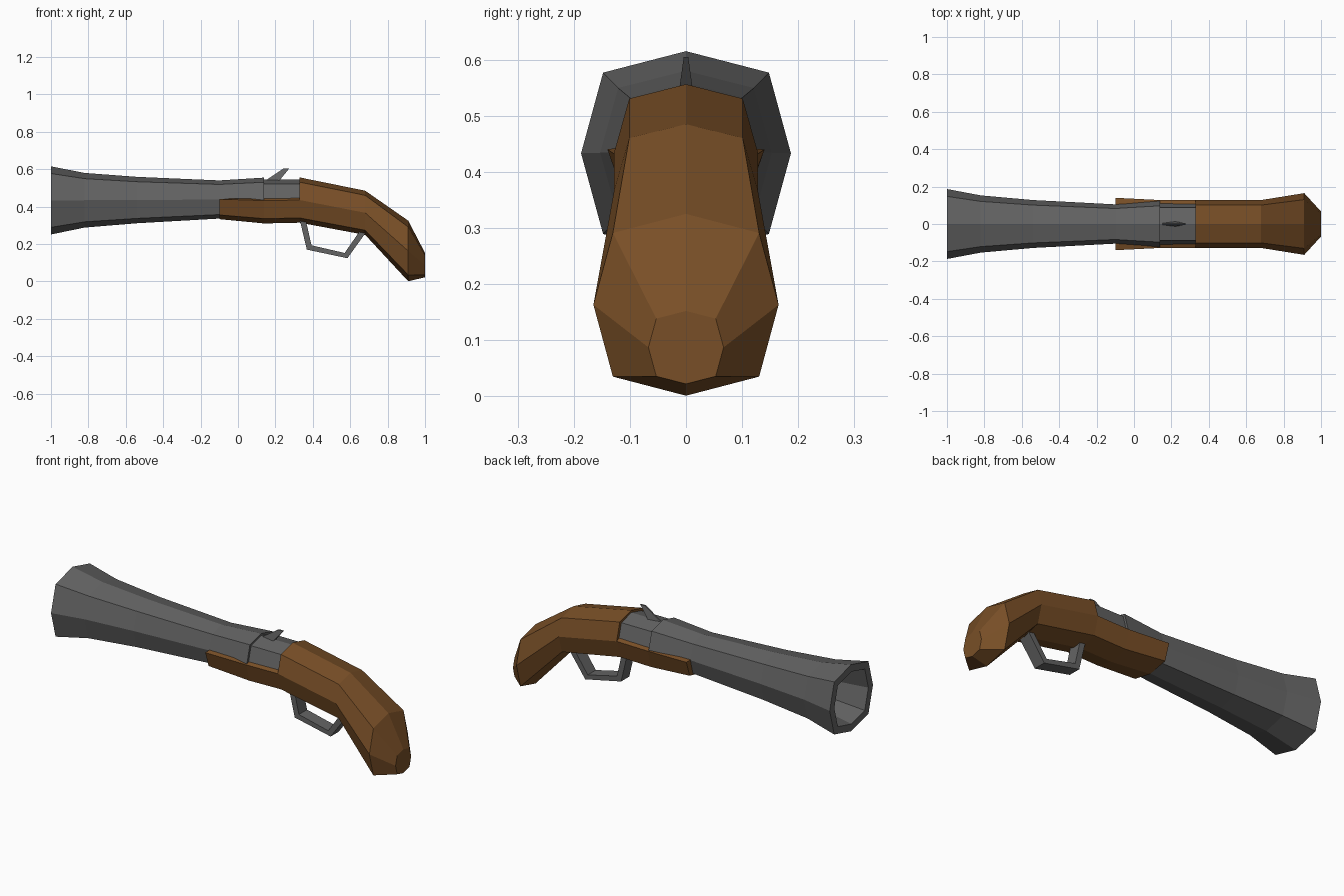
import bpy, bmesh

if "Cube" in bpy.data.objects:
    bpy.data.objects.remove(bpy.data.objects["Cube"])

K = 0.79  # diagonal corner ratio of the octagon


def material(name, rgb):
    m = bpy.data.materials.new(name)
    m.diffuse_color = (*rgb, 1)
    m.use_nodes = True
    m.node_tree.nodes["Principled BSDF"].inputs["Base Color"].default_value = m.diffuse_color
    return m


wood = material("wood", (0.19, 0.078, 0.02))
iron = material("iron", (0.125, 0.125, 0.125))


def finish(name, bm, mat):
    bmesh.ops.recalc_face_normals(bm, faces=bm.faces)
    me = bpy.data.meshes.new(name)
    bm.to_mesh(me)
    bm.free()
    me.materials.append(mat)
    ob = bpy.data.objects.new(name, me)
    bpy.context.collection.objects.link(ob)
    return ob


def loft(name, sections, mat):
    """Octagon rings along x: (x, centre z, half width, half height[, top limit])."""
    bm = bmesh.new()
    corners = [(0, 1), (K, K), (1, 0), (K, -K), (0, -1), (-K, -K), (-1, 0), (-K, K)]
    rings = []
    for x, zc, hy, hz, *top in sections:
        limit = top[0] if top else 9
        rings.append([bm.verts.new((x, hy * a, min(zc + hz * b, limit))) for a, b in corners])
    for r, s in zip(rings, rings[1:]):
        for i in range(8):
            j = (i + 1) % 8
            bm.faces.new((r[i], r[j], s[j], s[i]))
    bm.faces.new(rings[0])
    bm.faces.new(rings[-1])
    return finish(name, bm, mat)


def plate(name, profile, mat):
    """Side profile of (x, z, half thickness), closed on both sides."""
    bm = bmesh.new()
    sides = [[bm.verts.new((x, s * t, z)) for x, z, t in profile] for s in (-1, 1)]
    n = len(profile)
    for i in range(n):
        j = (i + 1) % n
        bm.faces.new((sides[0][i], sides[0][j], sides[1][j], sides[1][i]))
    for side in sides:
        bm.faces.new(side)
    return finish(name, bm, mat)


# Flared barrel, outside then back in along the bore
loft("barrel", [
    (0.14, 0.437, 0.123, 0.118), (-0.10, 0.438, 0.105, 0.102),
    (-0.54, 0.435, 0.128, 0.124), (-0.82, 0.434, 0.153, 0.146),
    (-1.00, 0.433, 0.187, 0.182), (-1.00, 0.433, 0.147, 0.143),
    (-0.82, 0.434, 0.115, 0.11), (-0.20, 0.437, 0.075, 0.073)], iron)

# Breech block behind the barrel
loft("breech", [(0.13, 0.437, 0.11, 0.107), (0.34, 0.437, 0.11, 0.107)], iron)

# Stock: open-topped fore end, then the full curved grip
loft("stock", [
    (-0.10, 0.44, 0.14, 0.107, 0.441), (0.14, 0.432, 0.128, 0.122, 0.446),
    (0.33, 0.435, 0.128, 0.121, 0.449), (0.33, 0.435, 0.128, 0.121),
    (0.68, 0.367, 0.128, 0.118), (0.91, 0.163, 0.165, 0.162),
    (1.00, 0.087, 0.067, 0.065)], wood)

# Hammer spur
plate("hammer", [
    (0.14, 0.535, 0.004), (0.245, 0.605, 0.004), (0.275, 0.605, 0.004),
    (0.222, 0.54, 0.013), (0.20, 0.53, 0.013)], iron)

# Trigger guard
T = 0.035
plate("trigger_guard", [(x, z, T) for x, z in [
    (0.33, 0.33), (0.368, 0.17), (0.585, 0.124), (0.69, 0.27),
    (0.655, 0.275), (0.57, 0.152), (0.393, 0.193), (0.362, 0.33)]], iron)
